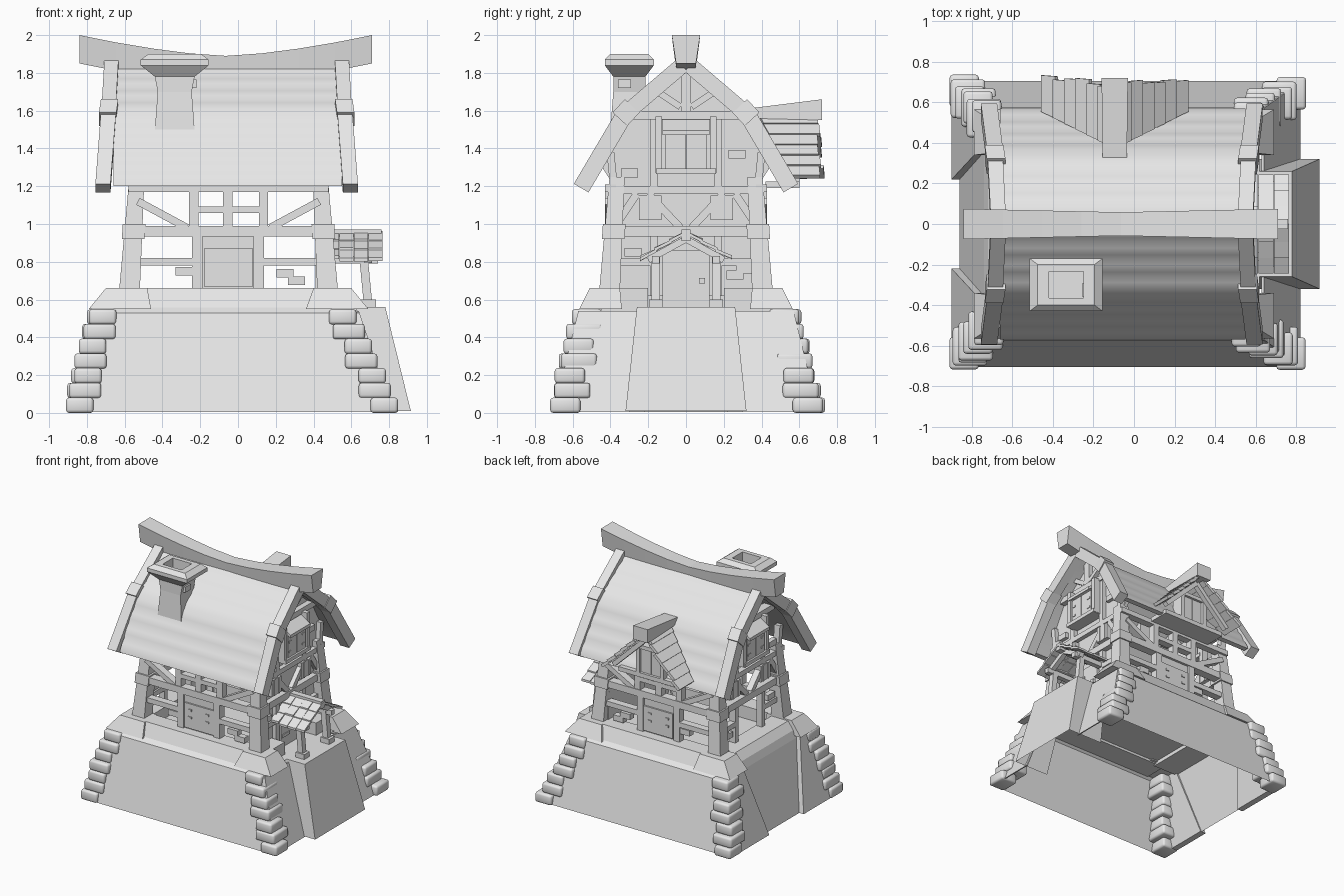
import bpy, bmesh, random
from mathutils import Vector

random.seed(4)
if "Cube" in bpy.data.objects:
    bpy.data.objects.remove(bpy.data.objects["Cube"])

plain_grey = bpy.data.materials.new("plain_grey")
plain_grey.use_nodes = True
GREY = (0.8, 0.8, 0.8, 1)
plain_grey.diffuse_color = GREY
plain_grey.node_tree.nodes["Principled BSDF"].inputs["Base Color"].default_value = GREY

MID = -0.05  # middle of the house along x


def finish(name, bm):
    bmesh.ops.recalc_face_normals(bm, faces=bm.faces)
    mesh = bpy.data.meshes.new(name)
    bm.to_mesh(mesh)
    bm.free()
    mesh.materials.append(plain_grey)
    obj = bpy.data.objects.new(name, mesh)
    bpy.context.collection.objects.link(obj)
    return obj


def loft(name, rings, start=True, end=True, skip=()):
    """Skin equal closed rings, with optional end caps and skipped sides."""
    bm = bmesh.new()
    rows = [[bm.verts.new(p) for p in ring] for ring in rings]
    n = len(rows[0])
    for a, b in zip(rows, rows[1:]):
        for i in range(n):
            if i not in skip:
                j = (i + 1) % n
                bm.faces.new((a[i], a[j], b[j], b[i]))
    if start:
        bm.faces.new(rows[0][::-1])
    if end:
        bm.faces.new(rows[-1])
    return finish(name, bm)


def rect(x0, x1, y0, y1, z):
    return [(x0, y0, z), (x1, y0, z), (x1, y1, z), (x0, y1, z)]


def box(name, x0, x1, y0, y1, z0, z1):
    return loft(name, [rect(x0, x1, y0, y1, z0), rect(x0, x1, y0, y1, z1)])


def beam(name, p, q, w, d, out):
    """Timber from p to q, w wide across and d deep along the out direction."""
    p, q, out = Vector(p), Vector(q), Vector(out)
    side = (q - p).normalized().cross(out).normalized() * w / 2
    deep = out.normalized() * d / 2
    ring = [side + deep, side - deep, -side - deep, -side + deep]
    return loft(name, [[p + c for c in ring], [q + c for c in ring]])


def slab(name, quad, lift):
    """Thick plate from four corners, thickened by a vector."""
    quad = [Vector(p) for p in quad]
    return loft(name, [quad, [p + Vector(lift) for p in quad]])


def smooth(obj):
    for poly in obj.data.polygons:
        poly.use_smooth = True


# Hollow stone base, open underneath and towards the ramp
loft("base", [rect(-0.86, 0.82, -0.705, 0.705, 0.005), rect(-0.74, 0.64, -0.575, 0.575, 0.53),
              rect(-0.72, 0.62, -0.54, 0.54, 0.56)], start=False, skip=(1,))
for s in (-1, 1):
    slab("base_entrance_side", [(0.82, s * 0.3, 0.005), (0.82, s * 0.7, 0.005),
                                (0.64, s * 0.57, 0.54), (0.64, s * 0.24, 0.54)], (-0.01, 0, 0))
    slab("base_wing", [(-0.9, s * 0.22, 0.005), (-0.9, s * 0.69, 0.005),
                       (-0.77, s * 0.55, 0.55), (-0.77, s * 0.36, 0.55)], (0.05, 0, 0))

# Sloping entrance ramp, hollow underneath
loft("ramp", [rect(0.6, 0.915, -0.32, 0.32, 0.01), rect(0.5, 0.78, -0.26, 0.26, 0.56)],
     start=False, skip=(3,))

# Worn corner stones, seven to a corner
COURSES = 7
for sx, low, high in ((-1, 0.92, 0.8), (1, 0.85, 0.63)):
    for sy in (-1, 1):
        for i in range(COURSES):
            t = i / (COURSES - 1)
            outx = low + (high - low) * t + random.uniform(-0.015, 0.008)
            outy = 0.73 - 0.12 * t + random.uniform(-0.015, 0.008)
            wx, wy = (0.17, 0.19) if i % 2 else (0.145, 0.16)
            xs = sorted((sx * outx, sx * (outx - wx)))
            ys = sorted((sy * outy, sy * (outy - wy)))
            stone = box("corner_stone", *xs, *ys, i * 0.078, i * 0.078 + 0.081)
            bevel = stone.modifiers.new("bevel", "BEVEL")
            bevel.width, bevel.segments = 0.016, 2
            smooth(stone)

# Sloping plinth with tapered corner caps
for sy in (-1, 1):
    loft("plinth_side", [rect(-0.6, 0.5, *sorted((sy * 0.36, sy * 0.55)), 0.54),
                         rect(-0.6, 0.5, *sorted((sy * 0.36, sy * 0.495)), 0.66)])
    box("plinth_door_end", 0.4, 0.56, *sorted((sy * 0.2, sy * 0.45)), 0.54, 0.66)
    for a, b, c, d in ((-0.79, -0.46, -0.7, -0.48), (0.36, 0.69, 0.4, 0.6)):
        loft("corner_cap", [rect(a, b, *sorted((sy * 0.34, sy * 0.565)), 0.55),
                            rect(c, d, *sorted((sy * 0.35, sy * 0.51)), 0.66)])
loft("plinth_closed_end", [rect(-0.74, -0.52, -0.38, 0.38, 0.53), rect(-0.72, -0.52, -0.38, 0.38, 0.59),
                           rect(-0.67, -0.52, -0.38, 0.38, 0.65)])

# Leaning corner posts with joint blocks
for sx in (-1, 1):
    for sy in (-1, 1):
        def corner(h, r, z):
            x, y = MID + sx * h, sy * (h - 0.12)
            return rect(x - r, x + r, y - r, y + r, z)
        loft("corner_post", [corner(0.525, 0.055, 0.64), corner(0.485, 0.04, 1.25)])
        loft("joint_block", [corner(0.505, 0.06, 0.92), corner(0.5, 0.06, 1.0)])

# Long side timbers, panels and loose bricks
for s in (-1, 1):
    out = (0, s, 0)
    y = s * 0.4

    def rail(name, x0, z0, x1, z1, w, d=0.06):
        beam(name, (x0, y, z0), (x1, y, z1), w, d, out)

    rail("middle_rail", -0.6, 0.962, 0.5, 0.962, 0.055, 0.07)
    rail("top_rail", -0.58, 1.19, 0.48, 1.19, 0.04)
    rail("low_rail", -0.58, 0.8, -0.22, 0.8, 0.04)
    rail("low_rail", 0.12, 0.8, 0.47, 0.8, 0.04)
    rail("window_rail", -0.24, 1.075, 0.15, 1.075, 0.035)
    for x in (-0.235, -0.055, 0.135):
        rail("window_post", x, 0.97, x, 1.2, 0.05)
    for x in (-0.215, 0.11):
        rail("panel_post", x, 0.65, x, 0.94, 0.055)
    rail("brace", -0.53, 1.12, -0.27, 0.98, 0.04)
    rail("brace", 0.43, 1.12, 0.17, 0.98, 0.04)
    rail("panel", -0.05, 0.65, -0.05, 0.94, 0.28, 0.03)
    rail("shutter", -0.05, 0.67, -0.05, 0.87, 0.26, 0.055)
    for x in (-0.13, 0.025):
        for z in (0.76, 0.82):
            rail("hinge", x - 0.015, z, x + 0.015, z, 0.015, 0.07)
    for x, z in ((-0.285, 0.75), (0.25, 0.74), (0.31, 0.7)):
        rail("loose_brick", x - 0.045, z, x + 0.045, z, 0.045, 0.05)

# Gable wall on the entrance end
wall = [(0.41, 0.62), (0.38, 1.2), (0.45, 1.31), (0.31, 1.56), (0, 1.81)]
outline = wall + [(-y, z) for y, z in wall[-2::-1]]
loft("gable_wall", [[(x, y, z) for y, z in outline] for x in (0.41, 0.44)])

# Gable timbers on both ends
for s in (-1, 1):
    out = (s, 0, 0)
    x = MID + s * 0.5

    def strut(name, y0, z0, y1, z1, w=0.04, d=0.05, dx=0):
        beam(name, (x + s * dx, y0, z0), (x + s * dx, y1, z1), w, d, out)

    strut("gable_rail", -0.42, 0.962, 0.42, 0.962, 0.055, 0.07)
    strut("gable_rail", -0.4, 1.18, 0.4, 1.18)
    strut("collar_beam", -0.3, 1.575, 0.3, 1.575, 0.045, 0.07)
    strut("king_post", 0, 1.57, 0, 1.84, 0.055)
    for m in (-1, 1):
        strut("door_post", m * 0.17, 0.62, m * 0.17, 0.95)
        strut("low_gable_rail", m * 0.17, 0.8, m * 0.4, 0.8)
        strut("low_brace", m * 0.03, 0.98, m * 0.2, 1.16)
        strut("outer_brace", m * 0.38, 0.98, m * 0.26, 1.16)
        strut("gable_post", m * 0.17, 1.18, m * 0.17, 1.57)
        strut("wall_post", m * 0.38, 1.18, m * 0.4, 1.38)
        strut("peak_brace", m * 0.03, 1.62, m * 0.15, 1.7, 0.035)
        strut("lattice_window", m * 0.19, 1.02, m * 0.19, 1.15, 0.12, 0.06)
        for k in (-0.03, 0.03):
            strut("lattice_bar", m * 0.19 + k, 1.02, m * 0.19 + k, 1.15, 0.012, 0.07)
        strut("window_side", m * 0.145, 1.27, m * 0.145, 1.57, 0.035, 0.1, 0.03)
        strut("window_shutter", m * 0.057, 1.29, m * 0.057, 1.48, 0.108, 0.09, 0.03)
        for z in (1.34, 1.42):
            strut("shutter_hinge", m * 0.07, z, m * 0.1, z, 0.015, 0.1, 0.03)
    strut("window_sill", -0.16, 1.28, 0.16, 1.28, 0.03, 0.12, 0.03)
    slab("window_awning", [(x, -0.125, 1.54), (x, 0.125, 1.54), (x + s * 0.11, 0.125, 1.47),
                           (x + s * 0.11, -0.125, 1.47)], (0, 0, 0.025))
    for y, z in ((-0.3, 1.27), (0.27, 1.37), (-0.28, 0.85), (0.26, 0.73), (0.31, 0.76)):
        strut("wall_brick", y - 0.045, z, y + 0.045, z, 0.045, 0.04)

# Entrance door with strap hinges and knob
box("door", 0.43, 0.475, -0.125, 0.125, 0.56, 0.86)
for z in (0.65, 0.78):
    box("door_strap", 0.47, 0.482, -0.12, -0.02, z - 0.012, z + 0.012)
box("door_knob", 0.47, 0.495, 0.07, 0.1, 0.685, 0.715)

# Porch with tiled roof
for m in (-1, 1):
    beam("porch_post", (0.69, m * 0.16, 0.56), (0.665, m * 0.16, 0.82), 0.045, 0.045, (0, 1, 0))
    box("porch_foot", 0.65, 0.73, *sorted((m * 0.125, m * 0.195)), 0.56, 0.6)
    beam("porch_plate", (0.44, m * 0.16, 0.81), (0.74, m * 0.16, 0.81), 0.04, 0.04, (0, 1, 0))
    beam("porch_rafter", (0.69, 0, 0.92), (0.69, m * 0.2, 0.81), 0.035, 0.04, (1, 0, 0))
    for row in range(3):
        for col in range(4):
            ya, yb = row * 0.077, row * 0.077 + 0.09
            xa = 0.46 + col * 0.077
            xb = xa + 0.074
            za, zb = 0.945 - ya * 0.6, 0.955 - yb * 0.6 + random.uniform(-0.008, 0.008)
            slab("porch_tile", [(xa, m * ya, za), (xb, m * ya, za), (xb, m * yb, zb), (xa, m * yb, zb)],
                 (0, 0, 0.018))
beam("porch_ridge", (0.45, 0, 0.94), (0.76, 0, 0.94), 0.05, 0.06, (0, 0, 1))

# Main roof: softly rounded courses along a kneed slope
KNEE, EAVE, TOP = Vector((0.34, 1.595)), Vector((0.57, 1.2)), Vector((0, 1.85))
path = []
for a, b, n in ((TOP, KNEE, 4), (KNEE, EAVE, 4)):
    normal = Vector((a.y - b.y, b.x - a.x)).normalized()
    for i in range(n):
        path.append(a.lerp(b, i / n))
        for t in (0.35, 0.75):
            path.append(a.lerp(b, (i + t) / n) + normal * 0.007)
path.append(EAVE)
under = [EAVE + Vector((-0.045, 0)), KNEE + Vector((-0.03, -0.035)), TOP + Vector((0, -0.05))]
for m in (-1, 1):
    roof = loft("roof_slope", [[(x, m * p.x, p.y) for p in path + under] for x in (-0.66, 0.55)])
    with bpy.context.temp_override(object=roof, active_object=roof, selected_objects=[roof],
                                   selected_editable_objects=[roof]):
        bpy.ops.object.shade_smooth_by_angle(angle=0.6)

# Barge boards with knee blocks
for s in (-1, 1):
    for m in (-1, 1):
        def at(y, z, dx):
            return Vector((MID - 0.01 + s * dx, m * y, z))
        out = (s, 0, 0)
        peak, knee, eave = at(0.02, 1.84, 0.61), at(0.325, 1.58, 0.625), at(0.555, 1.19, 0.655)
        beam("upper_barge", peak, knee, 0.085, 0.075, out)
        beam("lower_barge", knee, eave, 0.09, 0.08, out)
        beam("knee_block", at(0.285, 1.625, 0.62), at(0.35, 1.555, 0.63), 0.105, 0.092, out)

# Sagging ridge beam
ridge = []
for i in range(9):
    x = -0.84 + i * 1.55 / 8
    u = abs(i - 4) / 4
    top, half = 1.89 + 0.11 * u ** 1.5, 0.058 + 0.017 * u
    ridge.append([(x, -half, top), (x, half, top), (x, half * 0.7, top - 0.15), (x, -half * 0.7, top - 0.15)])
loft("ridge_beam", ridge)

# Flared chimney with an open flue
CX, CY = -0.335, -0.3
rings = []
for wx, wy, z in ((0.105, 0.1, 1.5), (0.09, 0.085, 1.7), (0.105, 0.085, 1.78), (0.18, 0.13, 1.84),
                  (0.18, 0.13, 1.87), (0.14, 0.1, 1.9), (0.085, 0.065, 1.9), (0.085, 0.065, 1.75)):
    rings.append(rect(CX - wx, CX + wx, CY - wy, CY + wy, z))
loft("chimney", rings)
box("chimney_brick", CX + 0.08, CX + 0.115, -0.36, -0.29, 1.72, 1.765)

# Dormer: tiled flanks, ridge and window
DX = -0.095
for m in (-1, 1):
    inner = [Vector((DX, 0.38, 1.57)), Vector((DX + m * 0.335, 0.55, 1.24))]
    outer = [Vector((DX, 0.69, 1.57)), Vector((DX + m * 0.335, 0.72, 1.24))]
    for i in range(6):
        t, u = i / 6, (i + 1.1) / 6
        lift = Vector((m * 0.016, 0, 0.018))
        jut = Vector((0, random.uniform(-0.015, 0.015), 0))
        slab("dormer_tile", [inner[0].lerp(inner[1], t), outer[0].lerp(outer[1], t) + jut,
                             outer[0].lerp(outer[1], u) + jut + lift * 0.4,
                             inner[0].lerp(inner[1], u) + lift * 0.4], lift)
    beam("dormer_rafter", (DX, 0.62, 1.54), (DX + m * 0.3, 0.62, 1.25), 0.035, 0.04, (0, 1, 0))
    box("dormer_post", *sorted((DX + m * 0.09, DX + m * 0.125)), 0.5, 0.6, 1.2, 1.44)
    box("dormer_shutter", *sorted((DX + m * 0.003, DX + m * 0.09)), 0.5, 0.58, 1.22, 1.42)
loft("dormer_ridge", [[(DX + a * w, y, z + b) for a, b in ((-1, -h), (1, -h), (1, 0.02), (-1, 0.02))]
                      for y, z, w, h in ((0.32, 1.59, 0.06, 0.03), (0.72, 1.64, 0.065, 0.09))])
box("dormer_head", DX - 0.15, DX + 0.15, 0.48, 0.6, 1.42, 1.45)
box("dormer_sill", DX - 0.28, DX + 0.28, 0.42, 0.6, 1.19, 1.225)
